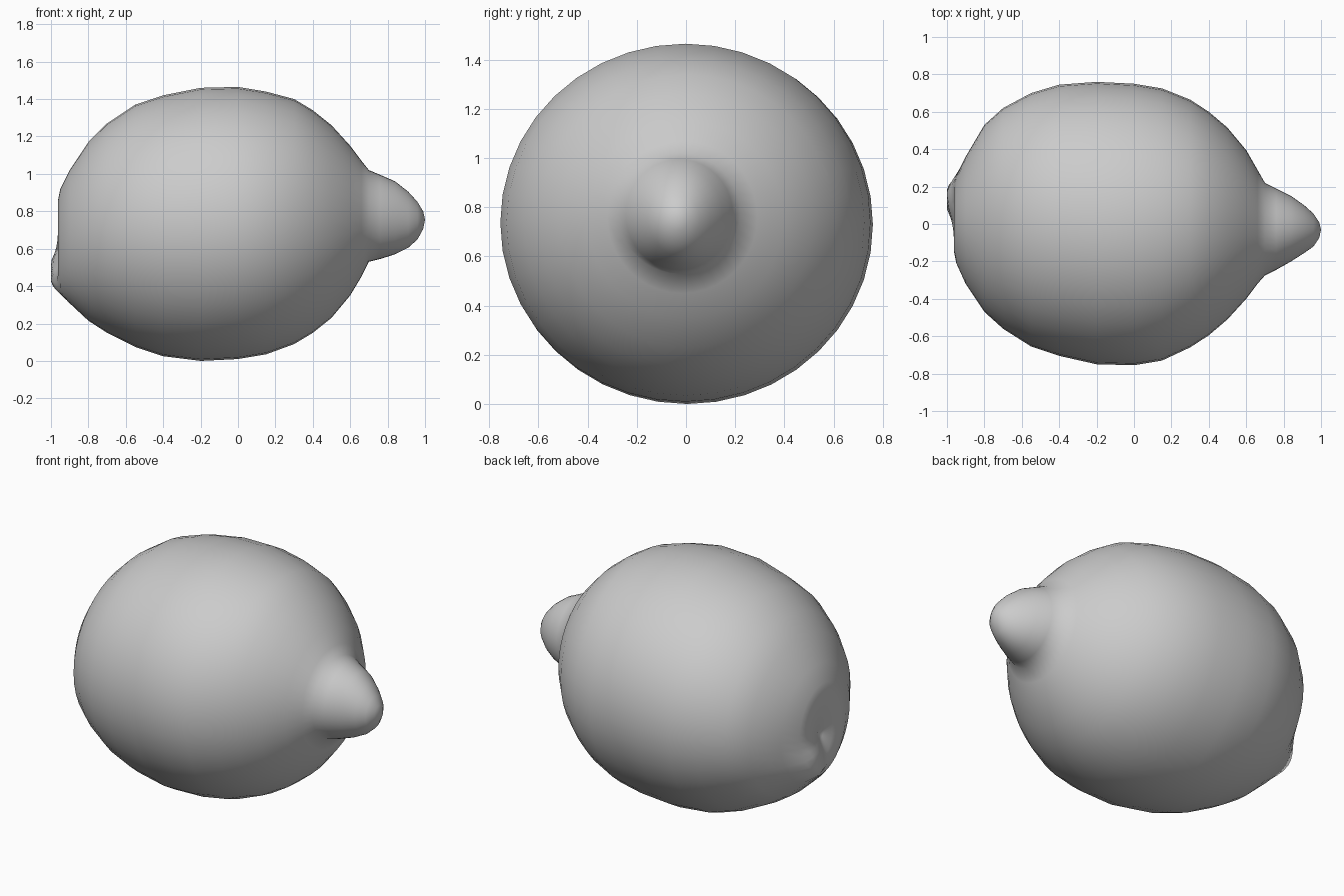
import bpy, bmesh, math

cube = bpy.data.objects.get("Cube")
if cube:
    bpy.data.objects.remove(cube, do_unlink=True)

SEGMENTS = 40

# Cross-sections along the fruit: x, y low, y high, z low, z high
sections = [
    (-0.925, -0.02, 0.04, 0.57, 0.63),
    (-0.95, -0.08, 0.12, 0.48, 0.74),
    (-0.962, -0.15, 0.20, 0.42, 0.86),
    (-0.95, -0.21, 0.25, 0.37, 0.92),
    (-0.90, -0.32, 0.36, 0.31, 1.02),
    (-0.80, -0.47, 0.53, 0.215, 1.17),
    (-0.70, -0.56, 0.62, 0.15, 1.27),
    (-0.55, -0.655, 0.70, 0.075, 1.37),
    (-0.40, -0.705, 0.745, 0.025, 1.42),
    (-0.20, -0.75, 0.76, 0.0, 1.46),
    (0.0, -0.755, 0.75, 0.01, 1.465),
    (0.15, -0.73, 0.725, 0.035, 1.44),
    (0.30, -0.66, 0.665, 0.09, 1.40),
    (0.40, -0.595, 0.60, 0.15, 1.34),
    (0.50, -0.51, 0.515, 0.23, 1.26),
    (0.60, -0.40, 0.395, 0.35, 1.15),
    (0.66, -0.32, 0.29, 0.45, 1.07),
    (0.70, -0.275, 0.22, 0.53, 1.02),
    (0.76, -0.245, 0.19, 0.545, 0.995),
    (0.84, -0.20, 0.15, 0.57, 0.96),
    (0.91, -0.155, 0.10, 0.605, 0.905),
    (0.96, -0.12, 0.055, 0.65, 0.85),
    (0.99, -0.075, 0.01, 0.705, 0.80),
]


def end_bump(x, y, z):
    """Raised lip beside the dimple on the blunt end."""
    if x > -0.8:
        return x
    near = math.exp(-((y - 0.14) ** 2 + (z - 0.47) ** 2) / 0.012)
    return max(x - 0.06 * near, -1.0)


# Loft the skin through the cross-sections
bm = bmesh.new()
rings = []
for x, y0, y1, z0, z1 in sections:
    ring = []
    for i in range(SEGMENTS):
        a = math.tau * i / SEGMENTS
        y = (y0 + y1) / 2 + (y1 - y0) / 2 * math.cos(a)
        z = (z0 + z1) / 2 + (z1 - z0) / 2 * math.sin(a)
        ring.append(bm.verts.new((end_bump(x, y, z), y, z)))
    rings.append(ring)
for r, s in zip(rings, rings[1:]):
    for i in range(SEGMENTS):
        j = (i + 1) % SEGMENTS
        bm.faces.new((r[i], r[j], s[j], s[i]))

# Close the dimple and the pointed tip
for ring, point in ((rings[0], (-0.915, 0.01, 0.60)), (rings[-1], (1.0, -0.03, 0.755))):
    pole = bm.verts.new(point)
    for i in range(SEGMENTS):
        bm.faces.new((ring[i], ring[(i + 1) % SEGMENTS], pole))
bmesh.ops.recalc_face_normals(bm, faces=bm.faces[:])

mesh = bpy.data.meshes.new("lemon")
bm.to_mesh(mesh)
bm.free()
lemon = bpy.data.objects.new("lemon", mesh)
bpy.context.collection.objects.link(lemon)

# Plain grey skin
grey = bpy.data.materials.new("light grey skin")
grey.use_nodes = True
color = (0.6, 0.6, 0.6, 1)
grey.diffuse_color = color
grey.node_tree.nodes["Principled BSDF"].inputs["Base Color"].default_value = color
mesh.materials.append(grey)

bpy.context.view_layer.objects.active = lemon
lemon.select_set(True)
bpy.ops.object.shade_smooth()
